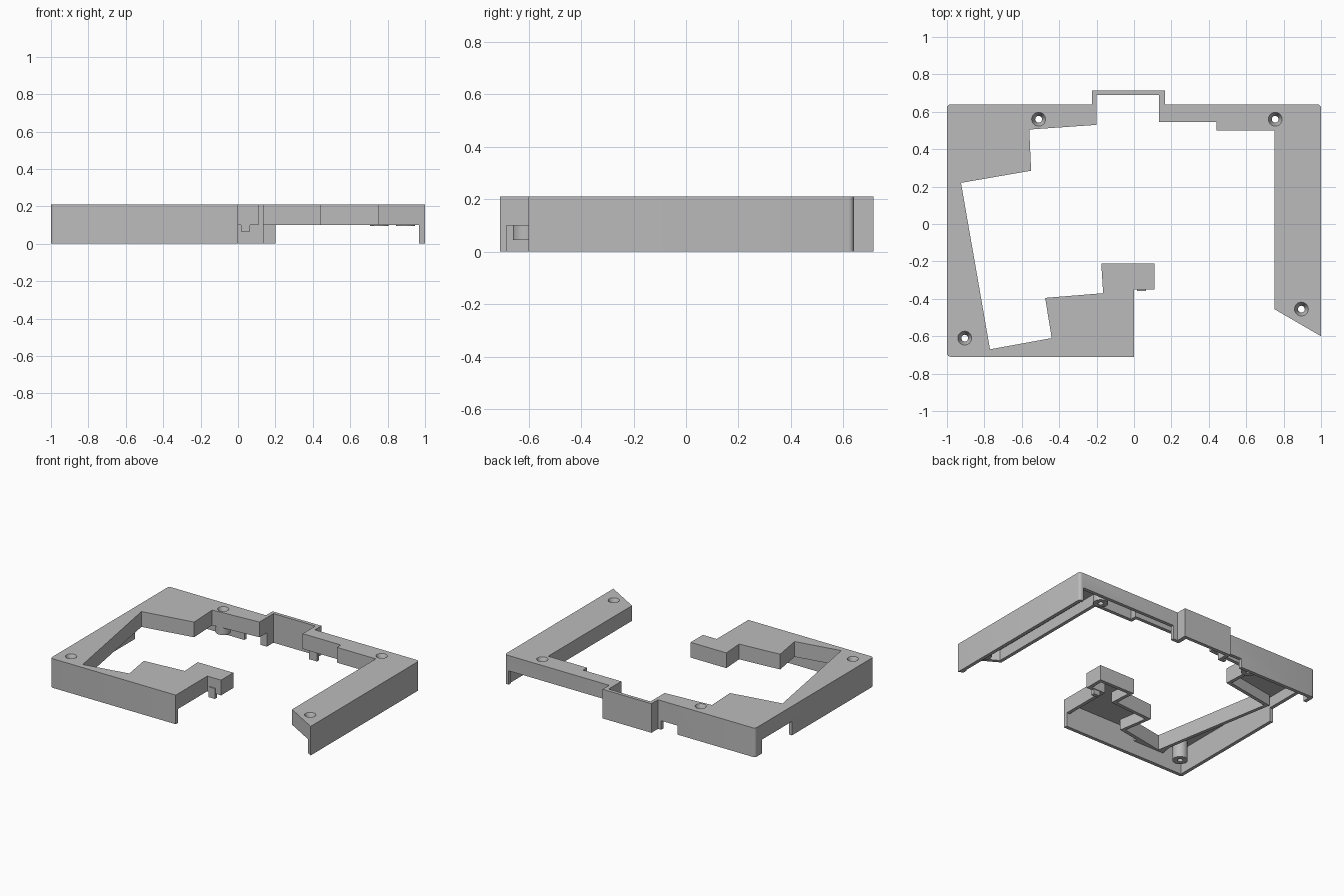
import bpy, bmesh
from mathutils import Vector

cube = bpy.data.objects.get("Cube")
if cube:
    bpy.data.objects.remove(cube, do_unlink=True)

TOP, ROOF, INNER, WALL = 0.21, 0.178, 0.1, 0.025

mat = bpy.data.materials.new("plain grey")
mat.use_nodes = True
GREY = (0.5, 0.5, 0.5, 1)
mat.diffuse_color = GREY
mat.node_tree.nodes["Principled BSDF"].inputs["Base Color"].default_value = GREY


def finish(name, bm):
    bmesh.ops.recalc_face_normals(bm, faces=bm.faces)
    me = bpy.data.meshes.new(name)
    bm.to_mesh(me)
    bm.free()
    me.materials.append(mat)
    ob = bpy.data.objects.new(name, me)
    bpy.context.collection.objects.link(ob)
    return ob


def prism(name, pts, z0, z1, round_at=()):
    """Closed upright prism from a plan outline, rounding the corners listed."""
    bm = bmesh.new()
    low = [bm.verts.new((x, y, z0)) for x, y in pts]
    high = [bm.verts.new((x, y, z1)) for x, y in pts]
    bm.faces.new(low)
    bm.faces.new(high[::-1])
    for i in range(len(pts)):
        bm.faces.new((low[i - 1], high[i - 1], high[i], low[i]))
    edges = [bm.edges.get((a, b)) for a, b, p in zip(low, high, pts) if p in round_at]
    if edges:
        bmesh.ops.bevel(bm, geom=edges, offset=0.02, segments=4,
                        affect='EDGES', profile=0.5)
    return finish(name, bm)


def box(name, x0, x1, y0, y1, z0, z1):
    return prism(name, [(x0, y0), (x1, y0), (x1, y1), (x0, y1)], z0, z1)


def cone(name, x, y, z0, z1, r0, r1):
    bm = bmesh.new()
    bmesh.ops.create_cone(bm, cap_ends=True, segments=32, radius1=r0, radius2=r1,
                          depth=z1 - z0)
    bmesh.ops.translate(bm, verts=bm.verts, vec=(x, y, (z0 + z1) / 2))
    return finish(name, bm)


def inset(pts, t):
    """Move every side of a clockwise outline inwards by t."""
    out = []
    for i, p in enumerate(pts):
        a, b, c = (Vector(q) for q in (pts[i - 1], p, pts[(i + 1) % len(pts)]))
        d0, d1 = (b - a).normalized(), (c - b).normalized()
        n0, n1 = Vector((d0.y, -d0.x)), Vector((d1.y, -d1.x))
        out.append(b + (n0 + n1) * t / (1 + n0.dot(n1)))
    return out


def combine(ob, other, op):
    mod = ob.modifiers.new(op, 'BOOLEAN')
    mod.operation, mod.solver, mod.object = op, 'EXACT', other
    bpy.context.view_layer.objects.active = ob
    bpy.ops.object.modifier_apply(modifier=mod.name)
    bpy.data.objects.remove(other, do_unlink=True)


# Plan outline, clockwise: outer sides, then the inner opening
left_outer = [(-1, -0.71), (-1, 0.64)]
tongue = [(-0.225, 0.64), (-0.225, 0.715), (0.165, 0.715), (0.165, 0.64)]
right_side = [(1, 0.64), (1, -0.6), (0.75, -0.455), (0.75, 0.5), (0.44, 0.5),
              (0.44, 0.545), (0.135, 0.545)]
left_inner = [(-0.2, 0.53), (-0.56, 0.505), (-0.55, 0.285), (-0.925, 0.22)]
front_arm = [(-0.44, -0.61), (-0.475, -0.395), (-0.165, -0.37), (-0.175, -0.21),
             (0.11, -0.21), (0.11, -0.35), (0, -0.35), (0, -0.71)]
outline = (left_outer + tongue + right_side + [(0.135, 0.69), (-0.2, 0.69)]
           + left_inner + [(-0.77, -0.67)] + front_arm)
case = prism("case_shell", outline, 0, TOP, left_outer + right_side[:1])

# Hollow underside, leaving the roof and thin walls
for pts in (left_outer + [(-0.2, 0.64)] + left_inner + [(-0.782, -0.6), (-0.8, -0.71)],
            [(-0.6, -0.71), (-0.6, -0.639)] + front_arm,
            [(0.135, 0.64)] + right_side):
    combine(case, prism("hollow", inset(pts, WALL), -0.1, ROOF), 'DIFFERENCE')

# Shorten inner walls and open the skirt notches
cuts = [(-0.974, 0.967, -0.684, 0.614, INNER),
        (0.2, 0.967, 0.55, 0.8, INNER),
        (-1.1, -0.9, 0.22, 0.56, INNER),
        (-0.38, -0.25, 0.55, 0.68, 0.065)]
for x0, x1, y0, y1, z in cuts:
    combine(case, box("notch", x0, x1, y0, y1, -0.1, z), 'DIFFERENCE')

# Screw posts with countersunk bores
for x, y, foot in ((-0.51, 0.56, 0.045), (0.755, 0.56, 0.095),
                   (0.895, -0.455, 0.095), (-0.905, -0.61, 0.045)):
    combine(case, cone("post", x, y, foot, 0.195, 0.05, 0.05), 'UNION')
    combine(case, cone("bore", x, y, -0.1, 0.3, 0.018, 0.018), 'DIFFERENCE')
    combine(case, cone("sink", x, y, 0.17, 0.212, 0.018, 0.038), 'DIFFERENCE')

# Clip under the small tab
combine(case, box("clip", 0.015, 0.065, -0.357, -0.33, 0.065, 0.14), 'UNION')

bpy.ops.object.select_all(action='DESELECT')
case.select_set(True)
bpy.context.view_layer.objects.active = case
bpy.ops.object.shade_smooth_by_angle(angle=0.5)
